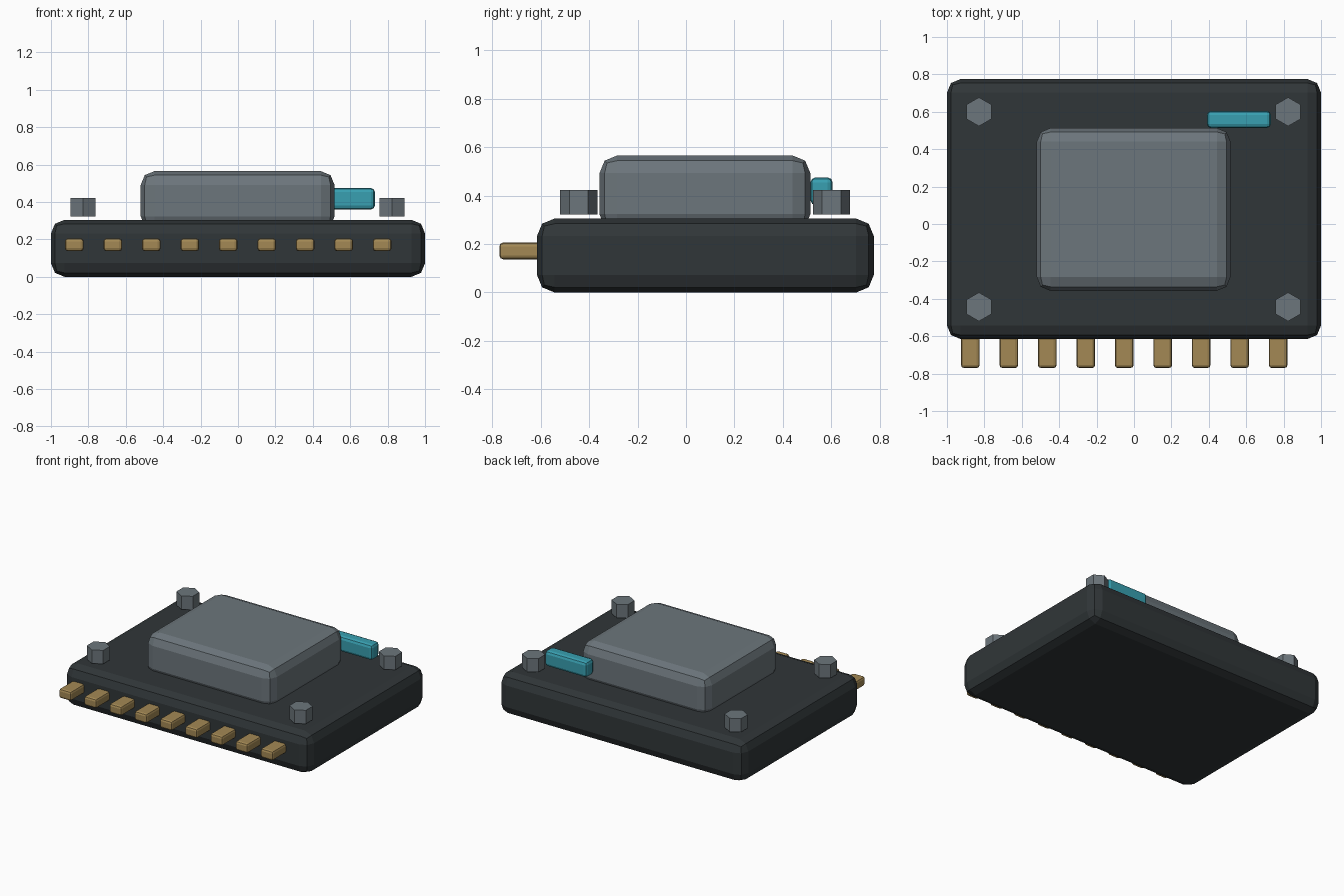
import bpy
from math import radians

cube = bpy.data.objects.get("Cube")
if cube:
    bpy.data.objects.remove(cube, do_unlink=True)


def make_material(name, rgb):
    mat = bpy.data.materials.new(name)
    mat.use_nodes = True
    color = (*rgb, 1)
    mat.diffuse_color = color
    mat.node_tree.nodes["Principled BSDF"].inputs["Base Color"].default_value = color
    return mat


charcoal = make_material("charcoal", (0.03, 0.037, 0.04))
steel = make_material("steel_grey", (0.15, 0.18, 0.2))
brass = make_material("brass", (0.37, 0.25, 0.09))
teal = make_material("teal", (0.04, 0.35, 0.44))


def box(name, low, high, bevel, mat, segments=2):
    """Bevelled flat-shaded box between two corners."""
    center = [(a + b) / 2 for a, b in zip(low, high)]
    bpy.ops.mesh.primitive_cube_add(size=1, location=center)
    obj = bpy.context.object
    obj.name = name
    size = [b - a for a, b in zip(low, high)]
    for v in obj.data.vertices:
        v.co = [c * s for c, s in zip(v.co, size)]
    mod = obj.modifiers.new("Bevel", "BEVEL")
    mod.width = bevel
    mod.segments = segments
    obj.data.materials.append(mat)
    return obj


def hex_bolt(name, x, y):
    bpy.ops.mesh.primitive_cylinder_add(
        vertices=6, radius=0.077, depth=0.1, location=(x, y, 0.372))
    obj = bpy.context.object
    obj.name = name
    obj.data.materials.append(steel)


# Housing and raised cover
box("base_housing", (-1, -0.615, 0), (1, 0.775, 0.305), 0.073, charcoal)
box("raised_cover", (-0.52, -0.357, 0.25), (0.516, 0.513, 0.565), 0.073, steel)

# Indicator bar behind the cover
box("indicator_bar", (0.39, 0.513, 0.36), (0.732, 0.605, 0.475), 0.022, teal)

# Row of contact pins along the front edge
for i in range(9):
    x = -0.875 + i * 0.2057
    box(f"contact_pin_{i + 1}", (x - 0.05, -0.77, 0.137),
        (x + 0.05, -0.5, 0.206), 0.016, brass)

# Corner bolts
for side, x in (("right", -0.829), ("left", 0.824)):
    for end, y in (("front", -0.443), ("back", 0.6)):
        hex_bolt(f"{end}_{side}_bolt", x, y)
